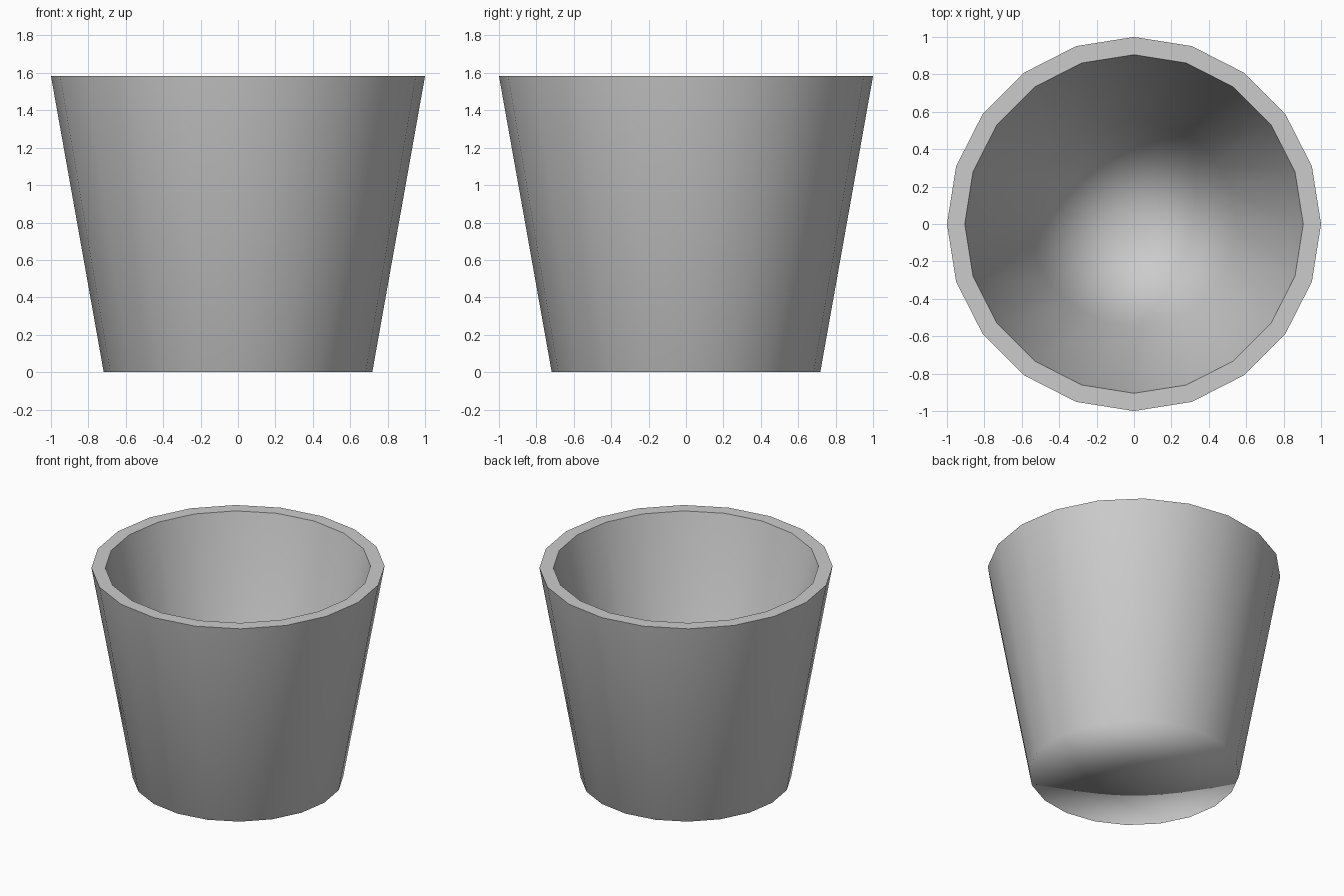
import bpy, bmesh
from math import cos, sin, tau

if "Cube" in bpy.data.objects:
    bpy.data.objects.remove(bpy.data.objects["Cube"])

SIDES = 20
# Profile (radius, height): outer foot, outer rim, inner rim, inner floor
PROFILE = [(0.718, 0.0), (1.0, 1.583), (0.905, 1.583), (0.55, 0.18)]

bm = bmesh.new()
rings = [[bm.verts.new((r * cos(tau * i / SIDES), r * sin(tau * i / SIDES), z))
          for i in range(SIDES)] for r, z in PROFILE]


def bridge(a, b):
    return [bm.faces.new((a[i], a[(i + 1) % SIDES], b[(i + 1) % SIDES], b[i]))
            for i in range(SIDES)]


def cap(ring, z):
    centre = bm.verts.new((0, 0, z))
    for i in range(SIDES):
        bm.faces.new((ring[i], ring[(i + 1) % SIDES], centre))


# Outer wall, flat rim, inner wall
bridge(rings[0], rings[1])
rim = bridge(rings[1], rings[2])
bridge(rings[2], rings[3])

# Underside and inside floor, fanned round a centre point
cap(rings[0], PROFILE[0][1])
cap(rings[3], PROFILE[3][1])
bmesh.ops.recalc_face_normals(bm, faces=bm.faces[:])

# Smooth everywhere except for the crisp, flat rim
for f in bm.faces:
    f.smooth = f not in rim
for ring in rings[1:3]:
    for i in range(SIDES):
        bm.edges.get((ring[i - 1], ring[i])).smooth = False

mesh = bpy.data.meshes.new("pot")
bm.to_mesh(mesh)
bm.free()
pot = bpy.data.objects.new("pot", mesh)
bpy.context.collection.objects.link(pot)

# Large wall faces dominate the shading at the foot and floor edges
weighted = pot.modifiers.new("weighted_normals", 'WEIGHTED_NORMAL')
weighted.mode = 'FACE_AREA'
weighted.keep_sharp = True
